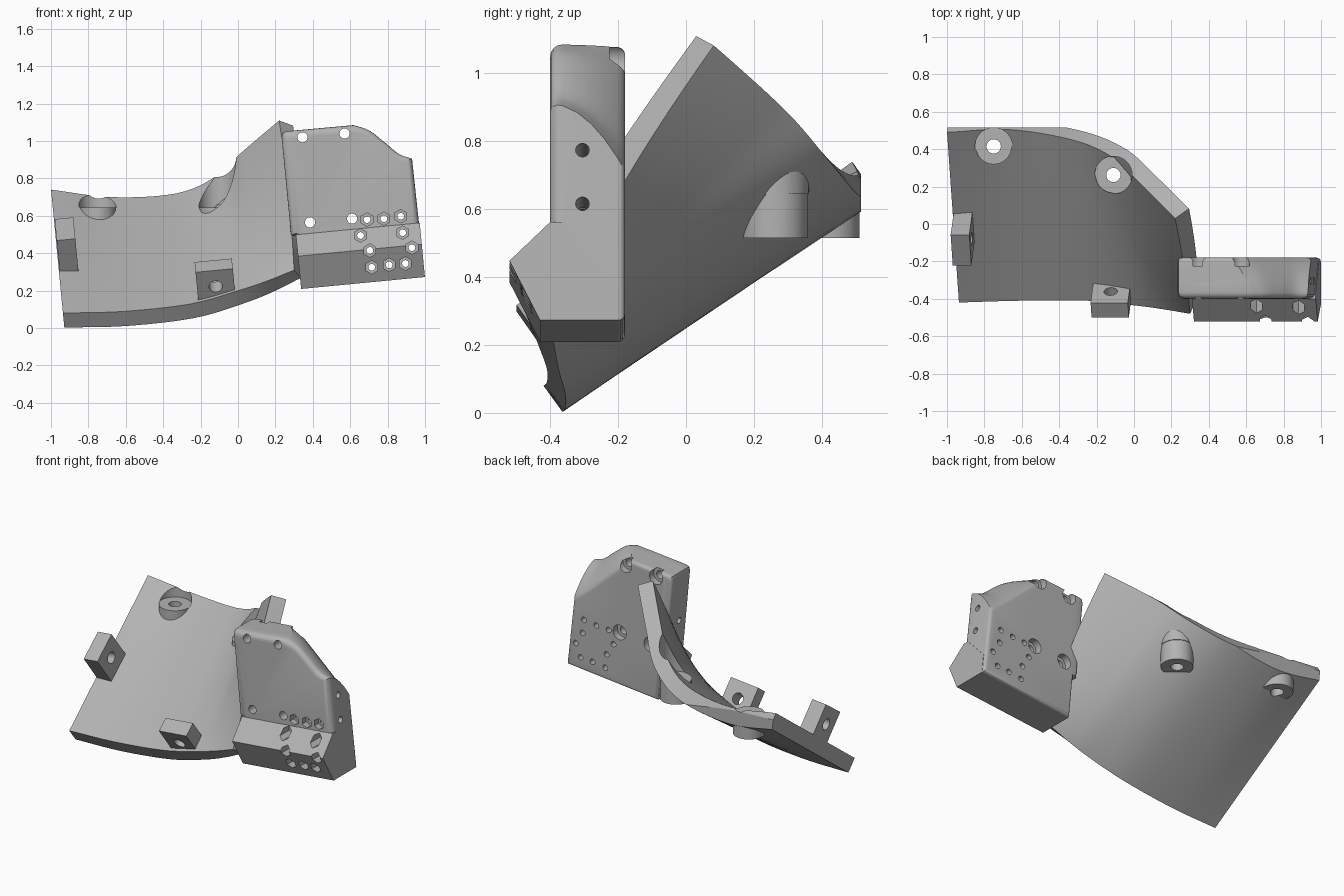
import bpy, bmesh, math
from mathutils import Matrix, Vector

if "Cube" in bpy.data.objects:
    bpy.data.objects.remove(bpy.data.objects["Cube"])

GREY = (0.45, 0.45, 0.45, 1)
grey = bpy.data.materials.new("plain grey")
grey.use_nodes = True
grey.diffuse_color = GREY
grey.node_tree.nodes["Principled BSDF"].inputs["Base Color"].default_value = GREY

TILT = Matrix.Rotation(math.radians(-5.5), 4, 'Y')    # whole assembly leans sideways
SLOPE = Matrix.Rotation(math.radians(35), 4, 'X')     # brackets follow the shell slope


def make(name, bm):
    bmesh.ops.recalc_face_normals(bm, faces=bm.faces)
    mesh = bpy.data.meshes.new(name)
    bm.to_mesh(mesh)
    bm.free()
    mesh.materials.append(grey)
    ob = bpy.data.objects.new(name, mesh)
    bpy.context.collection.objects.link(ob)
    return ob


def loft(name, rings):
    """Closed solid through rings of equal point count, triangulated sides."""
    bm = bmesh.new()
    vs = [[bm.verts.new(p) for p in r] for r in rings]
    n = len(vs[0])
    sides = []
    for a, b in zip(vs, vs[1:]):
        for i in range(n):
            sides.append(bm.faces.new((a[i], a[(i + 1) % n], b[(i + 1) % n], b[i])))
    bmesh.ops.triangulate(bm, faces=sides)
    bm.faces.new(vs[0])
    bm.faces.new(vs[-1])
    return make(name, bm)


def rod(name, start, end, radius, sides=32):
    start, end = Vector(start), Vector(end)
    axis = end - start
    m = Matrix.Translation((start + end) / 2) @ axis.to_track_quat('Z', 'Y').to_matrix().to_4x4()
    bm = bmesh.new()
    bmesh.ops.create_cone(bm, cap_ends=True, segments=sides, radius1=radius,
                          radius2=radius, depth=axis.length, matrix=m)
    return make(name, bm)


def box(name, size, matrix):
    bm = bmesh.new()
    bmesh.ops.create_cube(bm, size=1, matrix=matrix @ Matrix.Diagonal((*size, 1)))
    return make(name, bm)


def combine(ob, tools, operation):
    for t in tools:
        m = ob.modifiers.new("bool", 'BOOLEAN')
        m.operation, m.object, m.solver = operation, t, 'EXACT'
    bake(ob)
    for t in tools:
        bpy.data.objects.remove(t)


def bake(ob):
    bpy.context.view_layer.update()
    mesh = bpy.data.meshes.new_from_object(ob.evaluated_get(bpy.context.evaluated_depsgraph_get()))
    ob.modifiers.clear()
    ob.data = mesh


def smooth(ob, degrees):
    bpy.ops.object.select_all(action='DESELECT')
    ob.select_set(True)
    bpy.context.view_layer.objects.active = ob
    bpy.ops.object.shade_smooth_by_angle(angle=math.radians(degrees))


def spline(pts, steps):
    """Catmull-Rom curve through the points."""
    p = [Vector(q) for q in pts]
    p = [2 * p[0] - p[1]] + p + [2 * p[-1] - p[-2]]
    out = []
    for i in range(1, len(p) - 2):
        a, b, c, d = p[i - 1:i + 3]
        for k in range(steps):
            t = k / steps
            out.append(0.5 * (2 * b + (c - a) * t + (2 * a - 5 * b + 4 * c - d) * t * t
                              + (3 * b - a - 3 * c + d) * t ** 3))
    return out + [p[-2]]


# Curved shell: swept between a front rim and a rising back rim
front = spline([(-.94, -.42, .08), (-.6, -.41, .09), (-.25, -.41, .13),
                (0, -.435, .2), (.15, -.455, .25), (.3, -.48, .31)], 6)
back = spline([(-1, .49, .74), (-.67, .505, .7), (-.33, .45, .72),
               (-.12, .36, .81), (.02, .23, .94), (.22, .03, 1.11)], 6)
bm = bmesh.new()
ROWS = 12
grid = []
for i, (f, b) in enumerate(zip(front, back)):
    w = (i / (len(front) - 1)) ** 2
    grid.append([bm.verts.new(f.lerp(b, j / ROWS)
                 + Vector((.01, -.015, .01)) * w * math.sin(math.pi * j / ROWS))
                 for j in range(ROWS + 1)])
for a, b in zip(grid, grid[1:]):
    for j in range(ROWS):
        bm.faces.new((a[j], b[j], b[j + 1], a[j + 1]))
shell = make("curved_shell", bm)
if sum(p.normal.z for p in shell.data.polygons) < 0:
    shell.data.flip_normals()
solid = shell.modifiers.new("thickness", 'SOLIDIFY')
solid.thickness, solid.offset = .095, -1
shell.modifiers.new("triangles", 'TRIANGULATE')
bake(shell)

# Vertical screw bosses under the shell, with clearance above and a through hole
SCREWS = [(.345, 1.02), (.57, 1.04), (.385, .565), (.61, .585)]
spots = [(-.75, .415), (-.11, .262)]
combine(shell, [rod("boss", (x, y, .515), (x, y, .66), .096, 48) for x, y in spots], 'UNION')
shell.modifiers.new("triangles", 'TRIANGULATE')
bake(shell)
sx, sz = SCREWS[2]
combine(shell, [rod("clearance", (x, y, .645), (x, y, 1.3), .1, 40) for x, y in spots]
        + [rod("bore", (x, y, .4), (x, y, .8), .038) for x, y in spots]
        + [rod("block_screw_bore", (sx, -.7, sz), (sx, 0, sz), .047),
           box("rim_trim", (3, .4, 3), Matrix.Translation((0, .715, .8))),
           box("side_trim", (.4, 3, 3), TILT @ Matrix.Translation((-1.124, 0, .8)))],
        'DIFFERENCE')
smooth(shell, 30)

# Two drilled brackets standing on the shell; position is the middle of the top face
for name, top, size, axis in [
        ("side_bracket", (-.925, -.14, .53), (.1, .2, .25), (1, 0, 0)),
        ("front_bracket", (-.13, -.46, .335), (.2, .095, .225), (0, 1, 0))]:
    m = Matrix.Translation(top) @ TILT @ SLOPE
    bracket = box(name, size, m @ Matrix.Translation((0, 0, -size[2] / 2)))
    mid, ax = Vector((0, 0, -.105)), Vector(axis) * .3
    combine(bracket, [rod("bore", m @ (mid - ax), m @ (mid + ax), .036)], 'DIFFERENCE')
    smooth(bracket, 30)

# Main block: front outline blends to a lower back corner, rims rounded over
left = [(.36, 1.023), (.338, 1.017), (.33, .995), (.33, .467), (.357, .462),
        (.357, .176), (1.02, .176)]
corner_front = [(1.013, .817), (.946, .848), (.872, .921), (.798, .988), (.721, 1.021)]
corner_back = [(1.013, .62), (.93, .7), (.82, .82), (.71, .94), (.62, 1.021)]
cf, cb = [spline([(u, 0, v) for u, v in c], 4) for c in (corner_front, corner_back)]
FRONT, BACK, R1, R2 = -.4, -.18, .035, .02
arc = [math.radians(a) for a in (0, 22, 45, 67, 90)]
slices = [(FRONT + R1 * (1 - math.cos(a)), R1 * (1 - math.sin(a))) for a in arc]
slices += [(y, 0) for y in (-.32, -.28, -.24)]
slices += [(BACK - R2 * (1 - math.cos(a)), R2 * (1 - math.sin(a))) for a in reversed(arc)]
rings = []
for y, inset in slices:
    t = ((y - FRONT) / (BACK - FRONT)) ** 2
    ring = left + [(p.x, p.z) for p in (a.lerp(b, t) for a, b in zip(cf, cb))]
    rings.append([TILT @ Vector((.67 + (u - .67) * (1 - inset / .345), y,
                                 .6 + (v - .6) * (1 - inset / .423))) for u, v in ring])
block = loft("main_block", rings)

# Angled console along the lower front
profile = [(-.36, .467), (-.4, .467), (-.52, .352), (-.43, .176), (-.2, .176), (-.2, .3)]
console = loft("console", [[TILT @ Vector((u, y, v)) for y, v in profile] for u in (.356, 1.021)])
combine(block, [console], 'UNION')

# Screw holes with counterbores behind, hexagonal nut pockets, side holes
cutters = []
for x, z in SCREWS:
    cutters += [rod("bore", (x, -.7, z), (x, 0, z), .027),
                rod("counterbore", (x, -.225, z), (x, 0, z), .048)]
for x, z in [(.69, .58), (.78, .585), (.87, .598), (.655, .495), (.88, .51),
             (.705, .415), (.93, .43), (.715, .325), (.808, .338), (.895, .345)]:
    cutters += [rod("bore", (x, -.7, z), (x, 0, z), .018, 20),
                rod("nut_pocket", (x, -.7, z), (x, -.36, z), .036, 6)]
for v in (.68, .521):
    cutters.append(rod("side_bore", TILT @ Vector((.2, -.305, v)),
                       TILT @ Vector((1.2, -.305, v)), .02))
combine(block, cutters, 'DIFFERENCE')
smooth(block, 30)
